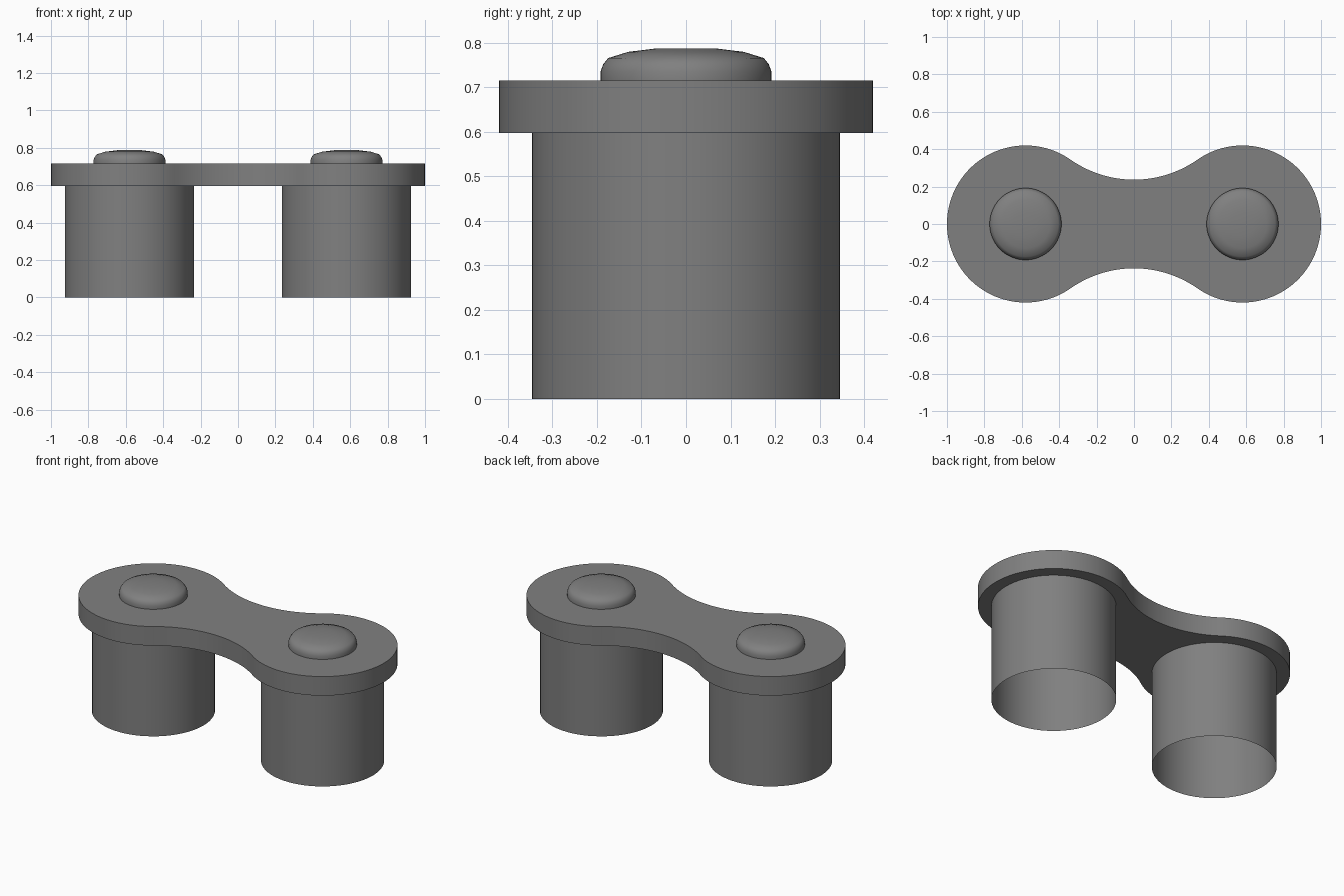
import bpy, bmesh, math

if "Cube" in bpy.data.objects:
    bpy.data.objects.remove(bpy.data.objects["Cube"])

CX = 0.58            # distance of each pin from the middle
PIN_R = 0.346        # sleeve radius
Z0, Z1 = 0.597, 0.715  # underside and top of the link plate

grey = bpy.data.materials.new("steel grey")
grey.diffuse_color = (0.216, 0.216, 0.216, 1)
grey.use_nodes = True
grey.node_tree.nodes["Principled BSDF"].inputs["Base Color"].default_value = grey.diffuse_color


def finish(name, bm, angle):
    bmesh.ops.recalc_face_normals(bm, faces=bm.faces)
    mesh = bpy.data.meshes.new(name)
    bm.to_mesh(mesh)
    bm.free()
    mesh.materials.append(grey)
    ob = bpy.data.objects.new(name, mesh)
    bpy.context.collection.objects.link(ob)
    bpy.ops.object.select_all(action='DESELECT')
    ob.select_set(True)
    bpy.context.view_layer.objects.active = ob
    bpy.ops.object.shade_smooth_by_angle(angle=math.radians(angle))
    return ob


def lathe(name, profile, cx, angle, steps=64):
    bm = bmesh.new()
    verts = [bm.verts.new((r, 0, z)) for r, z in profile]
    edges = [bm.edges.new(p) for p in zip(verts, verts[1:])]
    bmesh.ops.spin(bm, geom=verts + edges, cent=(0, 0, 0), axis=(0, 0, 1),
                   angle=math.tau, steps=steps, use_duplicate=False)
    bmesh.ops.remove_doubles(bm, verts=bm.verts, dist=1e-5)
    ob = finish(name, bm, angle)
    ob.location.x = cx
    return ob


# Link plate: two round ends joined by tangent concave waist arcs
END_R, WAIST = 0.42, 0.237
neck_r = (CX**2 + WAIST**2 - END_R**2) / (2 * (END_R - WAIST))
neck_y = WAIST + neck_r
a = math.atan2(neck_y, -CX)          # direction of the tangent point
quarter = [(CX + END_R * math.cos(a * i / 32), END_R * math.sin(a * i / 32))
           for i in range(33)]
b = math.atan2(CX, neck_y)           # half the waist arc
quarter += [(neck_r * math.sin(b * (1 - i / 12)),
             neck_y - neck_r * math.cos(b * (1 - i / 12)))
            for i in range(1, 13)]
half = quarter + [(-x, y) for x, y in quarter[-2::-1]]
outline = half + [(x, -y) for x, y in half[-2:0:-1]]

bm = bmesh.new()
base = bm.faces.new([bm.verts.new((x, y, Z0)) for x, y in outline])
top = bmesh.ops.extrude_face_region(bm, geom=[base], use_keep_orig=True)
bmesh.ops.translate(bm, vec=(0, 0, Z1 - Z0),
                    verts=[v for v in top["geom"] if isinstance(v, bmesh.types.BMVert)])
finish("link_plate", bm, 30)

# Open-bottomed sleeves and domed rivet heads on both ends
head = [(0.192, Z1), (0.192, 0.735), (0.186, 0.751), (0.175, 0.765),
        (0.13, 0.779), (0.065, 0.787), (0, 0.787)]
for side, cx in (("left", -CX), ("right", CX)):
    lathe(side + "_sleeve", [(PIN_R, 0), (PIN_R, Z0)], cx, 30)
    lathe(side + "_rivet_head", head, cx, 60)
